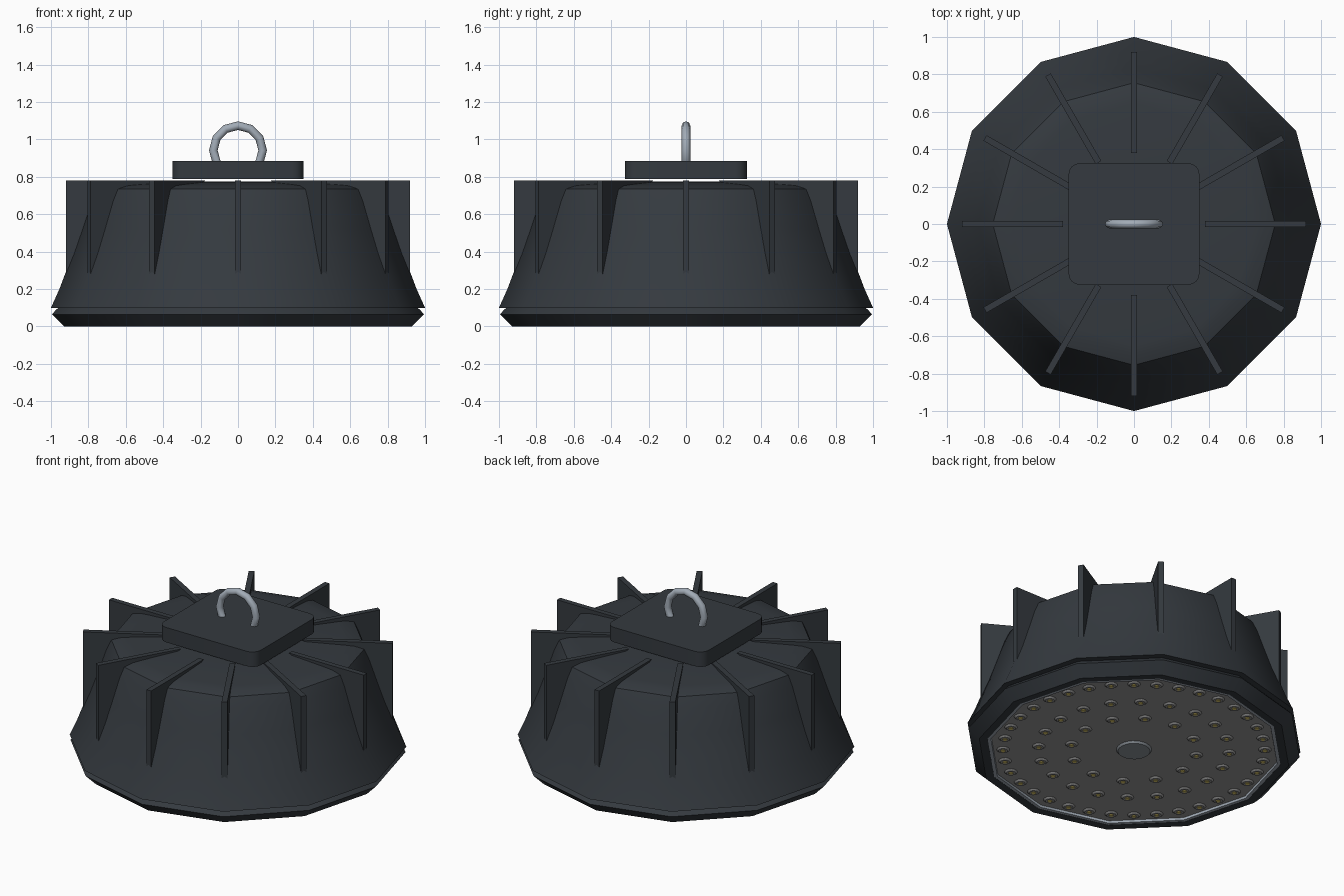
import bpy, bmesh
from math import radians, cos, sin, pi, tau
from mathutils import Matrix

if "Cube" in bpy.data.objects:
    bpy.data.objects.remove(bpy.data.objects["Cube"])


def material(name, r, g, b):
    m = bpy.data.materials.new(name)
    m.diffuse_color = (r, g, b, 1)
    m.use_nodes = True
    m.node_tree.nodes["Principled BSDF"].inputs["Base Color"].default_value = m.diffuse_color
    return m


DARK = material("dark_metal", 0.035, 0.042, 0.05)
STEEL = material("steel", 0.36, 0.41, 0.47)
LENS = material("lens_grey", 0.3, 0.3, 0.3)
HUB = material("hub_grey", 0.26, 0.29, 0.32)
LED = material("led_yellow", 0.75, 0.6, 0.15)


def finish(name, bm, mat, angle=None):
    bmesh.ops.remove_doubles(bm, verts=bm.verts, dist=1e-5)
    bmesh.ops.recalc_face_normals(bm, faces=bm.faces)
    me = bpy.data.meshes.new(name)
    bm.to_mesh(me)
    bm.free()
    me.materials.append(mat)
    ob = bpy.data.objects.new(name, me)
    bpy.context.collection.objects.link(ob)
    if angle:
        bpy.ops.object.select_all(action='DESELECT')
        ob.select_set(True)
        bpy.context.view_layer.objects.active = ob
        bpy.ops.object.shade_smooth_by_angle(angle=radians(angle))
    return ob


def lathe(name, profile, mat, steps=12, closed=False, angle=35):
    bm = bmesh.new()
    vs = [bm.verts.new((r, 0, z)) for r, z in profile]
    es = [bm.edges.new(p) for p in zip(vs, vs[1:])]
    if closed:
        es.append(bm.edges.new((vs[-1], vs[0])))
    bmesh.ops.spin(bm, geom=vs + es, axis=(0, 0, 1), cent=(0, 0, 0),
                   angle=tau, steps=steps)
    return finish(name, bm, mat, angle)


def add_prism(bm, outline, vec):
    face = bm.faces.new([bm.verts.new(p) for p in outline])
    out = bmesh.ops.extrude_face_region(bm, geom=[face], use_keep_orig=True)
    new = [v for v in out["geom"] if isinstance(v, bmesh.types.BMVert)]
    bmesh.ops.translate(bm, verts=new, vec=vec)
    return list(face.verts) + new


# Twelve-sided housing and lower rim
lathe("housing", [(0, 0.775), (0.36, 0.773), (0.645, 0.757), (0.7, 0.752),
                  (0.755, 0.735), (0.785, 0.67), (0.835, 0.52), (0.88, 0.39),
                  (0.925, 0.28), (0.955, 0.20), (1.0, 0.10), (0.9, 0.10)], DARK)
lathe("rim", [(0.88, 0.1), (0.96, 0.1), (0.972, 0.09), (0.995, 0.065),
              (0.93, 0.0), (0.88, 0.003)], DARK, closed=True)

# Cooling fins
bm = bmesh.new()
for i in range(12):
    vs = add_prism(bm, [(r, -0.017, z) for r, z in
                        [(0.38, 0.78), (0.92, 0.78), (0.92, 0.28), (0.85, 0.28), (0.5, 0.72)]],
                   (0, 0.034, 0))
    bmesh.ops.rotate(bm, verts=vs, cent=(0, 0, 0), matrix=Matrix.Rotation(i * tau / 12, 3, 'Z'))
finish("cooling_fins", bm, DARK)

# Driver plate with rounded corners
bm = bmesh.new()
outline = []
for q, (sx, sy) in enumerate([(1, 1), (-1, 1), (-1, -1), (1, -1)]):
    for k in range(5):
        a = q * pi / 2 + k * pi / 8
        outline.append((sx * 0.29 + 0.06 * cos(a), sy * 0.265 + 0.06 * sin(a), 0.788))
add_prism(bm, outline, (0, 0, 0.097))
finish("top_plate", bm, DARK, 30)

# Hanging ring
bpy.ops.mesh.primitive_torus_add(major_segments=12, minor_segments=8, major_radius=0.132,
                                 minor_radius=0.023, location=(0, 0, 0.942),
                                 rotation=(pi / 2, 0, 0))
ring = bpy.context.object
ring.name = "hanging_ring"
ring.data.materials.append(STEEL)
bpy.ops.object.shade_smooth_by_angle(angle=radians(50))

# Underside lens, trim and hub
lathe("lens_trim", [(0.885, 0.004), (0.86, 0.004), (0.855, 0.03), (0.885, 0.03)],
      STEEL, closed=True)
lathe("lens_plate", [(0, 0.018), (0.875, 0.018), (0.875, 0.04), (0, 0.04)], LENS)
lathe("centre_hub", [(0, 0.006), (0.095, 0.006), (0.105, 0.018)], HUB, steps=24)

# Rings of small lenses and their diodes
cups, dots = bmesh.new(), bmesh.new()
for count, radius in [(12, 0.375), (20, 0.565), (36, 0.775)]:
    for i in range(count):
        a = i * tau / count
        at = Matrix.Translation((radius * cos(a), radius * sin(a), 0))
        for bm, r1, r2, z, depth in [(cups, 0.028, 0.04, 0.014, 0.01),
                                     (dots, 0.012, 0.016, 0.008, 0.004)]:
            bmesh.ops.create_cone(bm, cap_ends=True, segments=12, radius1=r1, radius2=r2,
                                  depth=depth, matrix=at @ Matrix.Translation((0, 0, z)))
finish("led_lenses", cups, LENS, 35)
finish("led_diodes", dots, LED, 35)
